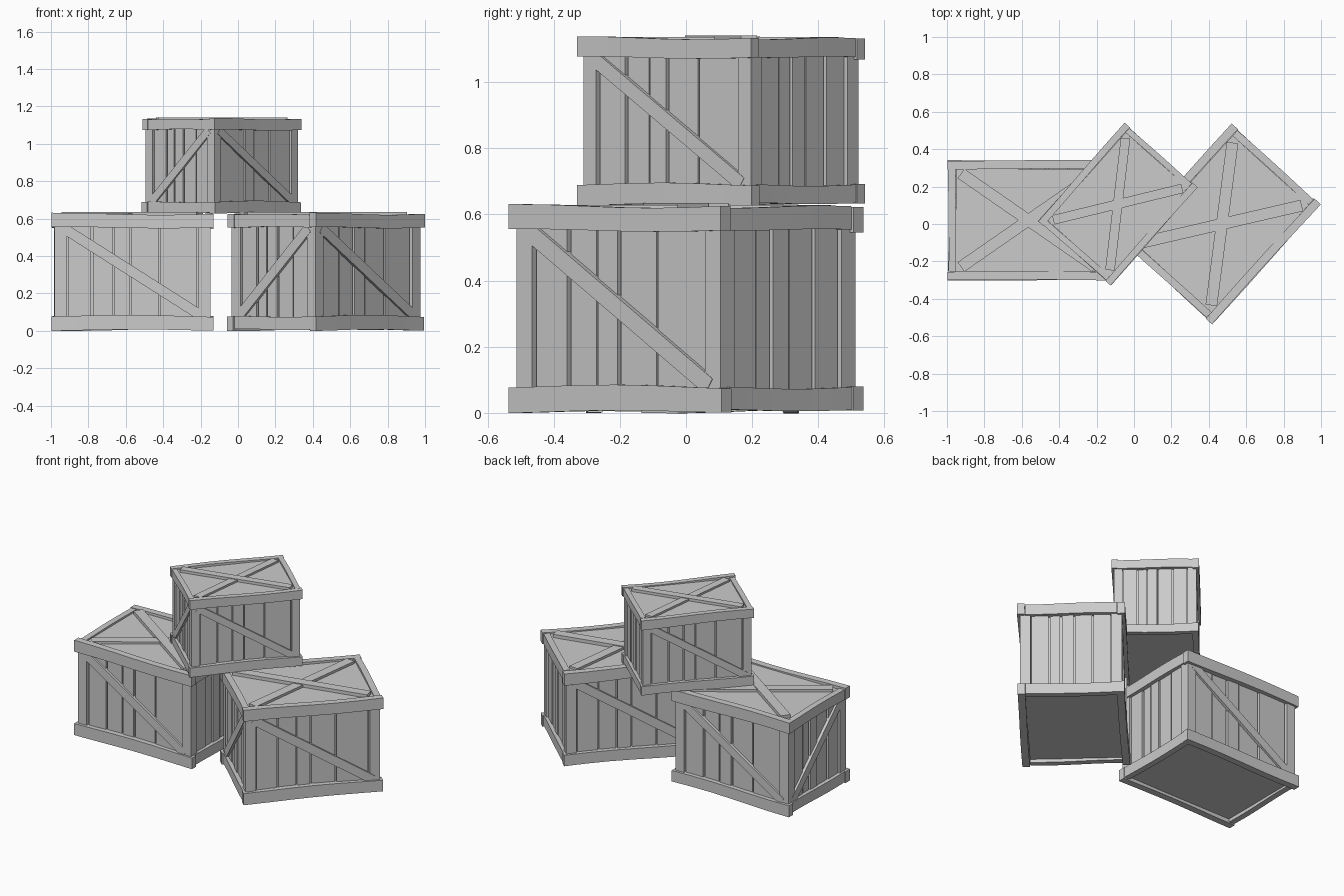
import bpy, bmesh, math
from mathutils import Vector

cube = bpy.data.objects.get("Cube")
if cube:
    bpy.data.objects.remove(cube, do_unlink=True)

wood = bpy.data.materials.new("pale_grey_wood")
wood.use_nodes = True
GREY = (0.6, 0.6, 0.6, 1)
wood.diffuse_color = GREY
wood.node_tree.nodes["Principled BSDF"].inputs["Base Color"].default_value = GREY

# Half length, half width, height, frame board thickness and height
HX, HY, H = 0.433, 0.32, 0.63
T, RIM = 0.045, 0.075


def board(bm, a, b, normal, width, thick, wobble=0.0, phase=0.0):
    """Board from a to b; its outer face passes through a and b."""
    a, b, normal = Vector(a), Vector(b), Vector(normal)
    side = normal.cross((b - a).normalized())
    steps = 6 if wobble else 1
    rings = []
    for i in range(steps + 1):
        t = i / steps
        bend = wobble * math.sin(phase + 5 * t)
        c = a.lerp(b, t) + side * bend + normal * wobble * 0.6 * math.cos(phase + 4 * t)
        half = width / 2 + wobble * 0.3 * math.cos(phase + 3 * t)
        rings.append([bm.verts.new(c + side * s * half - normal * d)
                      for s, d in ((-1, 0), (1, 0), (1, thick), (-1, thick))])
    for p, q in zip(rings, rings[1:]):
        for k in range(4):
            j = (k + 1) % 4
            bm.faces.new((p[k], p[j], q[j], q[k]))
    bm.faces.new(rings[0])
    bm.faces.new(rings[-1][::-1])


def finish(bm, name):
    bmesh.ops.recalc_face_normals(bm, faces=bm.faces)
    mesh = bpy.data.meshes.new(name)
    bm.to_mesh(mesh)
    bm.free()
    mesh.materials.append(wood)
    return mesh


parts = {}

# Inner box: also the sunken lid and base panels
bm = bmesh.new()
board(bm, (T - HX, 0, H - 0.018), (HX - T, 0, H - 0.018), (0, 0, 1), 2 * (HY - T), H - 0.043)
parts["inner_box"] = finish(bm, "inner_box")

# Wavy frame boards round the top and bottom; long ones overlap the short ones
bm = bmesh.new()
for n, z in enumerate((RIM / 2 + 0.004, H - RIM / 2 - 0.004)):
    for s in (-1, 1):
        ph = 2.2 * n + 0.9 * s
        board(bm, (-HX, s * HY, z), (HX, s * HY, z), (0, s, 0), RIM, T, 0.005, ph)
        board(bm, (s * (HX - 0.006), T - HY, z), (s * (HX - 0.006), HY - T, z),
              (s, 0, 0), RIM - 0.006, T - 0.006, 0.003, ph + 1)
parts["frame_boards"] = finish(bm, "frame_boards")

# Corner posts
bm = bmesh.new()
for sx in (-1, 1):
    for sy in (-1, 1):
        x, y = sx * (HX - 0.048), sy * (HY - 0.016)
        board(bm, (x, y, 0.03), (x, y, H - 0.03), (0, sy, 0), 0.064, 0.064)
parts["corner_posts"] = finish(bm, "corner_posts")

# Upright planks with narrow gaps and uneven depth
bm = bmesh.new()
LONG_CUTS = (-0.35, -0.215, -0.1, -0.01, 0.145, 0.35)
SHORT_CUTS = (-0.24, -0.13, -0.02, 0.06, 0.13, 0.24)
for s in (-1, 1):
    for cuts, along_x in ((LONG_CUTS, True), (SHORT_CUTS, False)):
        for i, (lo, hi) in enumerate(zip(cuts, cuts[1:])):
            mid, w = -s * (lo + hi) / 2, hi - lo - 0.01
            out = s * ((HY if along_x else HX) - 0.028 - 0.005 * (i % 2))
            x, y = (mid, out) if along_x else (out, mid)
            nrm = (0, s, 0) if along_x else (s, 0, 0)
            board(bm, (x, y, 0.03), (x, y, H - 0.03), nrm, w, 0.03)
parts["side_planks"] = finish(bm, "side_planks")

# Slanted braces: both long sides and one end
bm = bmesh.new()
LOW, HIGH, OUT = 0.08, 0.55, 0.014
for s in (-1, 1):
    y = s * (HY - OUT)
    board(bm, (s * 0.37, y, HIGH), (-s * 0.37, y, LOW), (0, s, 0), 0.055, 0.03)
board(bm, (OUT - HX, 0.25, LOW), (OUT - HX, -0.25, HIGH), (-1, 0, 0), 0.055, 0.03)
parts["side_braces"] = finish(bm, "side_braces")

# Crossed boards on the lid
bm = bmesh.new()
for s, z in ((-1, H + 0.004), (1, H - 0.002)):
    board(bm, (-0.36, -s * 0.25, z), (0.36, s * 0.25, z), (0, 0, 1), 0.062, 0.025)
parts["lid_braces"] = finish(bm, "lid_braces")

# Three crates sharing the same parts
CRATES = (("left_crate", (-0.565, 0.02, 0), 0, 1),
          ("right_crate", (0.47, 0, 0), 47.8, 1),
          ("upper_crate", (-0.087, 0.106, 0.627), 48.5, 0.81))
for crate, place, turn, size in CRATES:
    for part, mesh in parts.items():
        ob = bpy.data.objects.new(crate + "_" + part, mesh)
        ob.location = place
        ob.rotation_euler.z = math.radians(turn)
        ob.scale = (size, size, size)
        bpy.context.collection.objects.link(ob)
